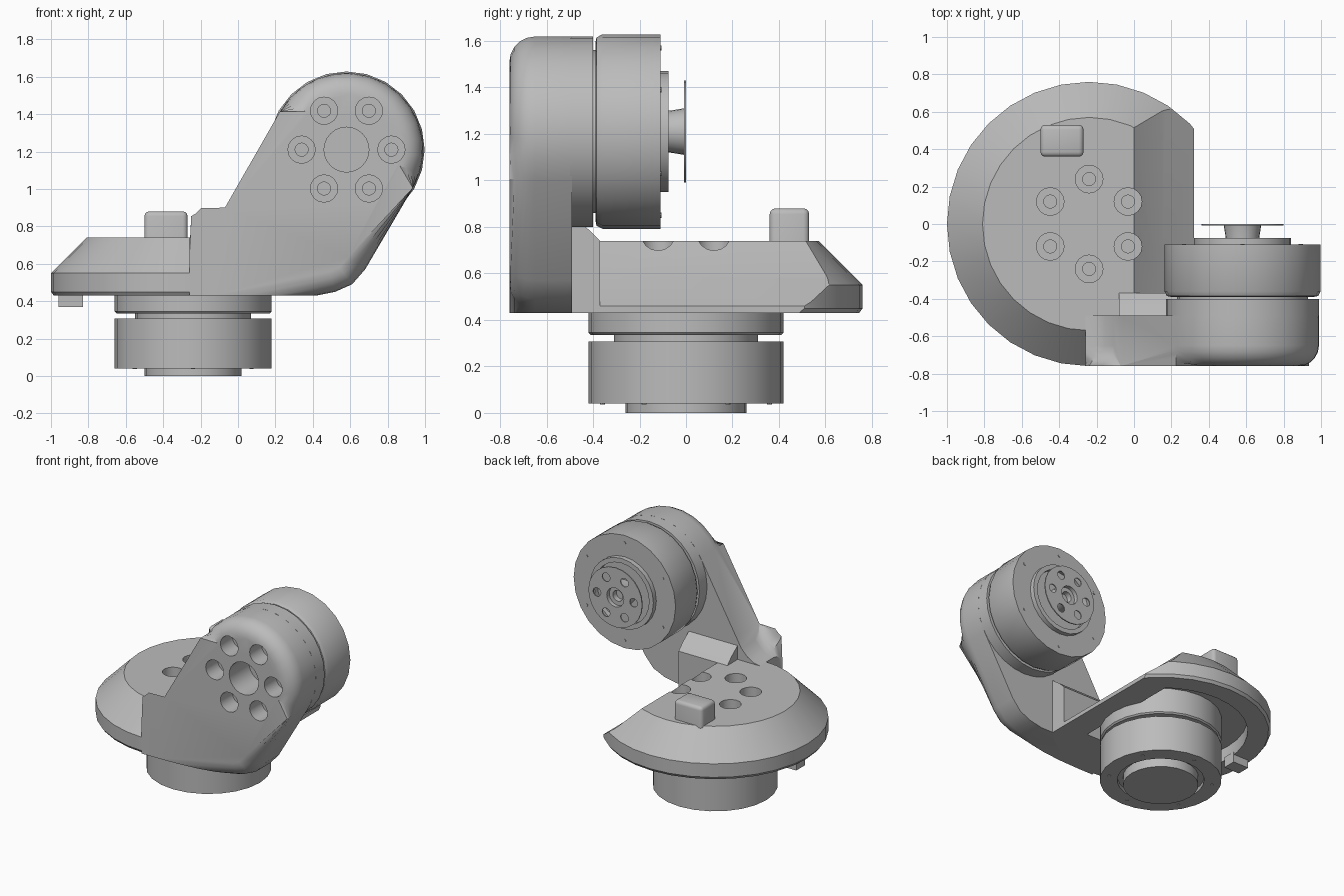
import bpy, bmesh
from math import sin, cos, pi, radians
from mathutils import Vector

if "Cube" in bpy.data.objects:
    bpy.data.objects.remove(bpy.data.objects["Cube"], do_unlink=True)

metal = bpy.data.materials.new("grey_metal")
metal.use_nodes = True
metal.diffuse_color = (0.5, 0.5, 0.5, 1)
metal.node_tree.nodes["Principled BSDF"].inputs["Base Color"].default_value = (0.5, 0.5, 0.5, 1)

BASE = (-0.24, 0, 0)       # lower joint axis, along z
ELBOW = (0.58, 0, 1.21)    # upper joint axis, along y


def finish(name, bm):
    bmesh.ops.recalc_face_normals(bm, faces=bm.faces)
    mesh = bpy.data.meshes.new(name)
    bm.to_mesh(mesh)
    bm.free()
    mesh.materials.append(metal)
    ob = bpy.data.objects.new(name, mesh)
    bpy.context.collection.objects.link(ob)
    return ob


def lathe(name, origin, axis, profile, sides=24):
    """Revolve (radius, height) points about z or y, capping both ends."""
    bm = bmesh.new()
    rings = []
    for r, h in profile:
        ring = []
        for i in range(sides):
            a = 2 * pi * i / sides
            u, v = r * cos(a), r * sin(a)
            local = Vector((u, v, h)) if axis == "z" else Vector((u, h, v))
            ring.append(bm.verts.new(local + Vector(origin)))
        rings.append(ring)
    for a, b in zip(rings, rings[1:]):
        for i in range(sides):
            j = (i + 1) % sides
            bm.faces.new((a[i], a[j], b[j], b[i]))
    bm.faces.new(rings[0])
    bm.faces.new(rings[-1])
    return finish(name, bm)


def prism(name, outline, axis, lo, hi, bevel=0, bevel_rule=None):
    """Extrude a 2D outline along an axis, optionally rounding edges on the low side."""
    bm = bmesh.new()
    def put(p, h):
        return bm.verts.new((p[0], h, p[1]) if axis == "y" else (h, p[0], p[1]))
    a = [put(p, lo) for p in outline]
    b = [put(p, hi) for p in outline]
    bm.faces.new(a)
    bm.faces.new(b)
    for i in range(len(a)):
        j = (i + 1) % len(a)
        bm.faces.new((a[i], a[j], b[j], b[i]))
    if bevel:
        edges = [e for e in bm.edges if bevel_rule(e)]
        bmesh.ops.bevel(bm, geom=edges, offset=bevel, segments=5, profile=0.5, affect="EDGES")
    return finish(name, bm)


def box(name, x, y, z, bevel=0):
    bm = bmesh.new()
    bmesh.ops.create_cube(bm, size=1)
    for v in bm.verts:
        v.co = [lo + (c + 0.5) * (hi - lo) for c, (lo, hi) in zip(v.co, (x, y, z))]
    if bevel:
        edges = [e for e in bm.edges if max(v.co.z for v in e.verts) > z[0] + 0.01]
        bmesh.ops.bevel(bm, geom=edges, offset=bevel, segments=3, profile=0.5, affect="EDGES")
    return finish(name, bm)


def cut(target, cutter):
    mod = target.modifiers.new("cut", "BOOLEAN")
    mod.operation, mod.solver, mod.object = "DIFFERENCE", "EXACT", cutter
    bpy.context.view_layer.objects.active = target
    bpy.ops.object.modifier_apply(modifier=mod.name)
    bpy.data.objects.remove(cutter, do_unlink=True)


def around(origin, axis, radius, start):
    """Six evenly spaced points about a joint axis."""
    for k in range(6):
        a = radians(start + 60 * k)
        u, v = radius * cos(a), radius * sin(a)
        yield Vector(origin) + (Vector((u, v, 0)) if axis == "z" else Vector((u, 0, v)))


# Chamfered round base plate
base = lathe("base_plate", BASE, "z", [(0.745, 0.43), (0.76, 0.45), (0.76, 0.55), (0.57, 0.74)], 32)
slope = [(0, 0.74), (0.15, 0.59), (0.32, 0.46), (0.5, 0.4), (0.9, 0.4), (0.9, 1), (0, 1)]
cut(base, prism("cutter", slope, "y", -0.37, 1))
cut(base, box("cutter", (0.32, 1), (-0.49, 1), (0.2, 1)))

# Hollow underside around the lower joint
recess = lathe("recess_cutter", BASE, "z", [(0.6, 0.3), (0.6, 0.53)], 32)
cut(recess, box("cutter", (0.12, 1), (-1, 1), (0, 1)))
cut(recess, box("cutter", (-2, 2), (-1, -0.36), (0, 1)))
cut(base, recess)

# Screw wells in the base plate
for p in around(BASE, "z", 0.24, 30):
    cut(base, lathe("cutter", p, "z", [(0.035, 0.57), (0.035, 0.63), (0.074, 0.63), (0.074, 0.9)], 16))

# Leaning arm with a rounded top and rounded front edge
outline = [(-0.26, 0.43), (0.42, 0.43), (0.52, 0.45), (0.61, 0.49), (0.68, 0.57)]
for i in range(15):
    a = radians(-30 + 180 * i / 14)
    outline.append((0.58 + 0.41 * cos(a), 1.21 + 0.41 * sin(a)))
outline += [(-0.07, 0.9), (-0.11, 0.83), (-0.16, 0.78), (-0.21, 0.75), (-0.26, 0.74)]


def front_edge(e):
    a, b = (v.co for v in e.verts)
    return max(a.y, b.y) < -0.75 and max(a.z, b.z) > 0.44 and max(a.x, b.x) > -0.25


arm = prism("arm", outline, "y", -0.76, -0.49, 0.11, front_edge)
for p in around(ELBOW, "y", 0.24, 0):
    cut(arm, lathe("cutter", p, "y", [(0.073, -0.9), (0.073, -0.62), (0.035, -0.62), (0.035, -0.55)], 16))
cut(arm, lathe("cutter", ELBOW, "y", [(0.12, -0.9), (0.12, -0.53)], 24))

# Sloped web joining arm and base, and the boss behind the arm
web = [(-0.5, 0.43), (-0.37, 0.43), (-0.37, 0.74), (-0.42, 0.79), (-0.5, 0.85)]
prism("arm_web", web, "x", -0.08, 0.32)
lathe("arm_boss", ELBOW, "y", [(0.41, -0.5), (0.41, -0.4)], 28)
lathe("elbow_spacer", ELBOW, "y", [(0.35, -0.41), (0.35, -0.37)])

# Upper joint housing with a raised collar
lathe("elbow_housing", ELBOW, "y",
      [(0.38, -0.39), (0.405, -0.385), (0.418, -0.36), (0.418, -0.11), (0.26, -0.11),
       (0.26, -0.075), (0.225, -0.075), (0.225, -0.11)])

# Output shaft and drilled flange
flange = lathe("output_flange", ELBOW, "y",
               [(0.09, -0.12), (0.09, -0.07), (0.1, -0.008), (0.22, -0.008), (0.22, 0)])
cut(flange, lathe("cutter", ELBOW, "y", [(0.04, -0.07), (0.04, -0.03), (0.07, -0.03), (0.07, 0.1)], 16))
for p in around(ELBOW, "y", 0.15, 0):
    cut(flange, lathe("cutter", p, "y", [(0.032, -0.06), (0.032, 0.1)], 12))

# Lower joint: collar, neck and housing
lathe("base_collar", BASE, "z", [(0.41, 0.335), (0.42, 0.345), (0.42, 0.54)])
lathe("base_neck", BASE, "z", [(0.31, 0.3), (0.31, 0.34)])
lathe("base_housing", BASE, "z",
      [(0.26, 0), (0.26, 0.07), (0.3, 0.07), (0.3, 0.04), (0.42, 0.04), (0.42, 0.308)])

# Small screw heads on the housing faces
for p in around(ELBOW, "y", 0.36, 30):
    lathe("elbow_screw", p, "y", [(0.011, -0.112), (0.011, -0.106)], 8)
for p in around(BASE, "z", 0.36, 30):
    lathe("base_screw", p, "z", [(0.011, 0.036), (0.011, 0.044)], 8)

# Stop block on top and small tab below the rim
box("stop_block", (-0.5, -0.27), (0.36, 0.53), (0.6, 0.88), 0.025)
box("rim_tab", (-0.96, -0.83), (-0.02, 0.08), (0.37, 0.45))

# Smooth round surfaces, keep hard edges
bpy.ops.object.select_all(action="DESELECT")
for ob in bpy.context.collection.objects:
    if ob.type == "MESH" and metal.name in ob.data.materials:
        ob.select_set(True)
        bpy.context.view_layer.objects.active = ob
bpy.ops.object.shade_smooth_by_angle(angle=radians(32))
